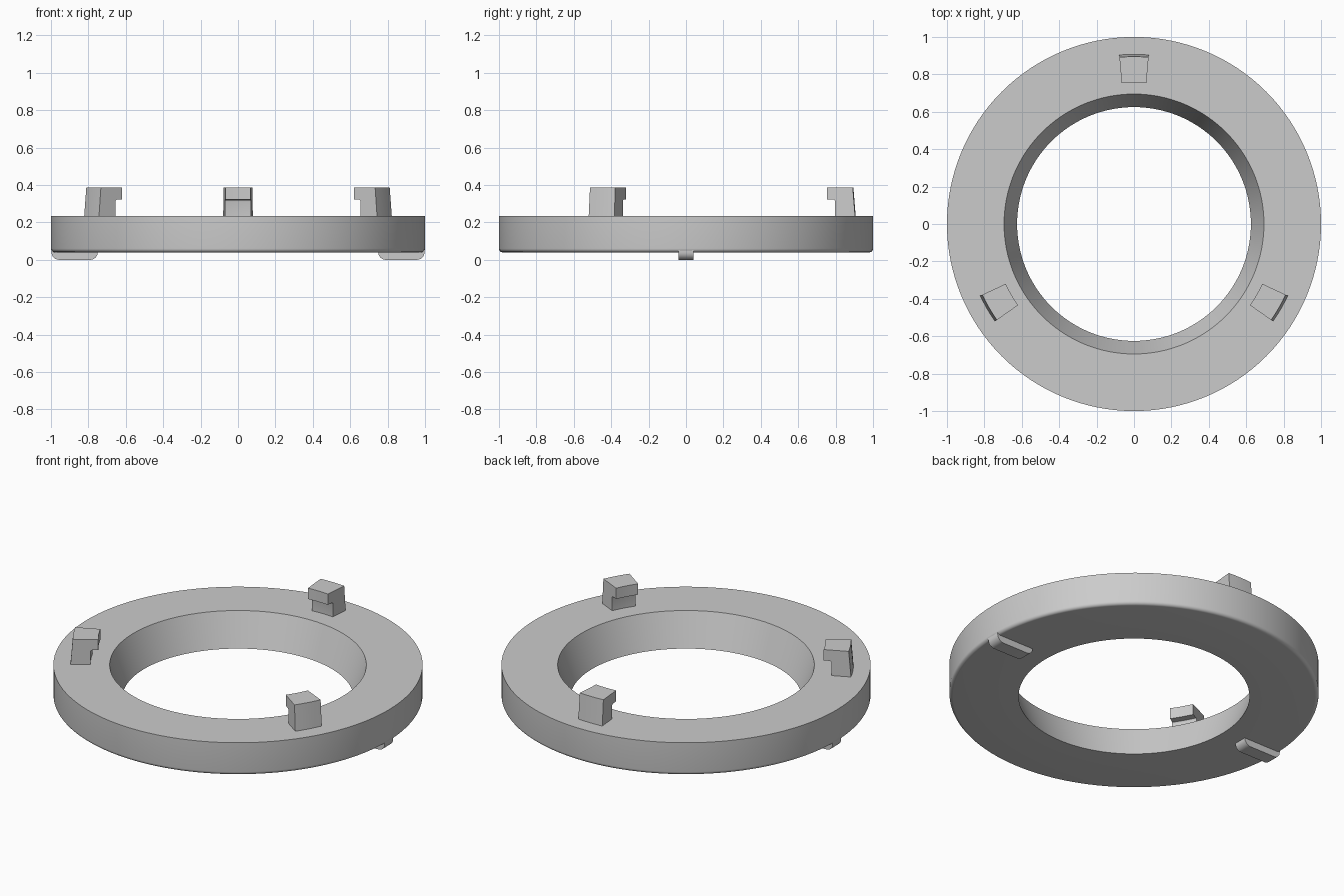
import bpy, bmesh, math
from mathutils import Matrix, Vector

old = bpy.data.objects.get("Cube")
if old:
    bpy.data.objects.remove(old, do_unlink=True)

GREY = (0.6, 0.6, 0.6, 1)
grey = bpy.data.materials.new("plain grey")
grey.use_nodes = True
grey.diffuse_color = GREY
grey.node_tree.nodes["Principled BSDF"].inputs["Base Color"].default_value = GREY


def arc(cx, cz, r, start, end, steps=6):
    """Points along a rounded corner, angles in degrees."""
    angles = [math.radians(start + (end - start) * i / steps) for i in range(steps + 1)]
    return [(cx + r * math.cos(a), cz + r * math.sin(a)) for a in angles]


def finish(bm, name):
    bmesh.ops.recalc_face_normals(bm, faces=bm.faces)
    mesh = bpy.data.meshes.new(name)
    bm.to_mesh(mesh)
    bm.free()
    mesh.materials.append(grey)
    obj = bpy.data.objects.new(name, mesh)
    bpy.context.collection.objects.link(obj)
    bpy.ops.object.select_all(action="DESELECT")
    obj.select_set(True)
    bpy.context.view_layer.objects.active = obj
    bpy.ops.object.shade_smooth_by_angle(angle=math.radians(30))


def sweep(name, profile, centre, width, steps):
    """Turn a closed radius/height profile around the z axis."""
    full = width >= 360
    bm = bmesh.new()
    start = Matrix.Rotation(math.radians(centre - width / 2), 3, "Z")
    verts = [bm.verts.new(start @ Vector((r, 0, z))) for r, z in profile]
    edges = [bm.edges.new((v, verts[i - 1])) for i, v in enumerate(verts)]
    end = bmesh.ops.spin(bm, geom=verts + edges, cent=(0, 0, 0), axis=(0, 0, 1),
                         angle=math.radians(width), steps=steps, use_merge=full)
    if not full:
        bm.faces.new(verts)
        bmesh.ops.holes_fill(bm, edges=[e for e in bm.edges if e.is_boundary])
    finish(bm, name)


def extrude(name, profile, half, mirror):
    """Extrude an x/z profile along y."""
    bm = bmesh.new()
    face = bm.faces.new([bm.verts.new((mirror * x, -half, z)) for x, z in profile])
    new = bmesh.ops.extrude_face_region(bm, geom=[face], use_keep_orig=True)["geom"]
    bmesh.ops.translate(bm, vec=(0, 2 * half, 0),
                        verts=[v for v in new if isinstance(v, bmesh.types.BMVert)])
    finish(bm, name)


# Ring body with a tapered bore and a rounded lower outer edge
BOTTOM, TOP = 0.04, 0.235
sweep("ring_body",
      [(0.625, BOTTOM)] + arc(0.98, BOTTOM + 0.02, 0.02, -90, 0) + [(1, TOP), (0.695, TOP)],
      0, 360, 128)

# Three hooked clips on the upper face
clip = ([(0.80, TOP - 0.01), (0.908, TOP - 0.01), (0.895, 0.387), (0.757, 0.387), (0.757, 0.322)]
        + arc(0.79, 0.312, 0.01, 90, 0, 3))
for name, angle in (("back_clip", 90), ("right_clip", 210), ("left_clip", 330)):
    sweep(name, clip, angle, 10, 4)

# Two rounded bars under the ring
bar = ([(0.75, BOTTOM + 0.01)] + arc(0.79, 0.04, 0.04, 180, 270)
       + arc(0.957, 0.04, 0.04, 270, 360) + [(0.997, BOTTOM + 0.02)])
for name, mirror in (("left_foot", 1), ("right_foot", -1)):
    extrude(name, bar, 0.04, mirror)
